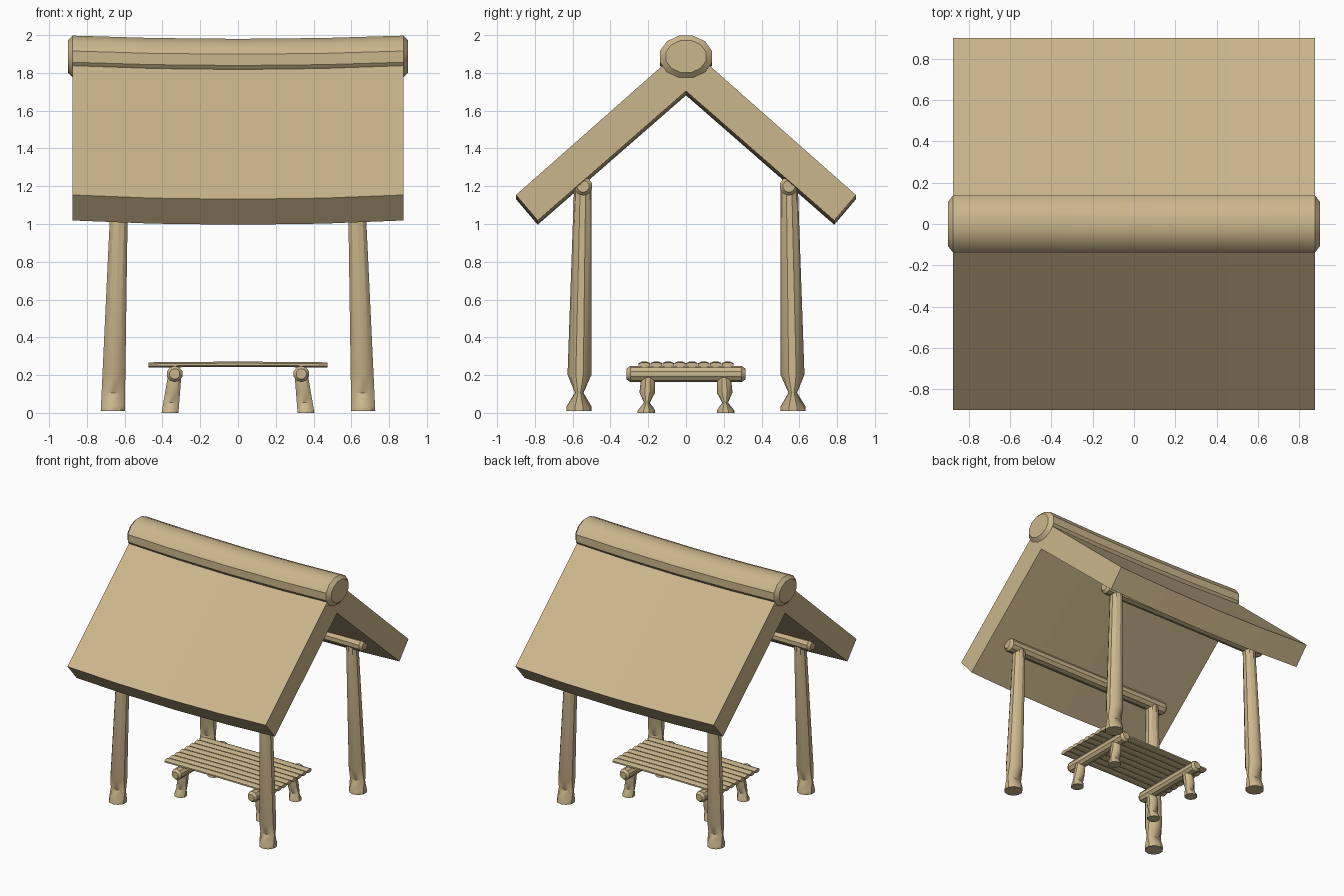
import bpy, bmesh, math
from mathutils import Vector

if "Cube" in bpy.data.objects:
    bpy.data.objects.remove(bpy.data.objects["Cube"], do_unlink=True)

wood = bpy.data.materials.new("tan_wood")
wood.use_nodes = True
TAN = (0.60, 0.47, 0.265, 1)
wood.diffuse_color = TAN
bsdf = wood.node_tree.nodes["Principled BSDF"]
bsdf.inputs["Base Color"].default_value = TAN
bsdf.inputs["Roughness"].default_value = 0.9


def loft(name, rings, smooth=None):
    """Skin a list of closed point rings and cap both ends."""
    bm = bmesh.new()
    loops = [[bm.verts.new(p) for p in ring] for ring in rings]
    n = len(loops[0])
    for a, b in zip(loops, loops[1:]):
        for i in range(n):
            j = (i + 1) % n
            bm.faces.new((a[i], a[j], b[j], b[i]))
    bm.faces.new(loops[0])
    bm.faces.new(loops[-1])
    bmesh.ops.recalc_face_normals(bm, faces=bm.faces)
    mesh = bpy.data.meshes.new(name)
    bm.to_mesh(mesh)
    bm.free()
    mesh.materials.append(wood)
    ob = bpy.data.objects.new(name, mesh)
    bpy.context.collection.objects.link(ob)
    if smooth:
        bpy.ops.object.select_all(action="DESELECT")
        ob.select_set(True)
        bpy.context.view_layer.objects.active = ob
        bpy.ops.object.shade_smooth_by_angle(angle=math.radians(smooth))
    return ob


def log(name, axis, stations, sides=12, smooth=35):
    """Log along x, y or z; each station is (centre, radius, radius)."""
    u, v = {"x": ((0, 1, 0), (0, 0, 1)), "y": ((1, 0, 0), (0, 0, 1)),
            "z": ((1, 0, 0), (0, 1, 0))}[axis]
    rings = []
    for centre, ru, rv in stations:
        ring = []
        for i in range(sides):
            t = math.tau * (i + 0.5) / sides
            ring.append(Vector(centre) + Vector(u) * ru * math.cos(t)
                        + Vector(v) * rv * math.sin(t))
        rings.append(ring)
    return loft(name, rings, smooth)


def sag(x, depth):
    """Gentle dip toward the middle of the span."""
    return -depth * (1 - (x / 0.9) ** 2)


def round_log(name, axis, centre, half, r, bevel=0.02):
    step = Vector({"x": (1, 0, 0), "y": (0, 1, 0)}[axis])
    spots = [(-half, 0.65), (bevel - half, 1), (half - bevel, 1), (half, 0.65)]
    log(name, axis, [(Vector(centre) + step * d, r * k, r * k) for d, k in spots], 10)


def pinched_post(name, foot, top, r_foot, r_top, neck):
    """Leaning post whose foot is squeezed flat like a wedge."""
    foot, top = Vector(foot), Vector(top)
    stations = []
    for t, squeeze in ((0, 1), (0.12, 1), (0.5, 0.35), (1, 1)):
        f = t * neck
        r = r_foot + (r_top - r_foot) * f
        stations.append((foot.lerp(top, f), r, r * squeeze))
    stations.append((top, r_top, r_top))
    log(name, "z", stations, 10)


# Gabled roof slab with a slight sag
gable = [(0, 1.95), (0.9, 1.155), (0.785, 1.02), (0, 1.705),
         (-0.785, 1.02), (-0.9, 1.155)]
spans = (-0.875, -0.45, 0, 0.45, 0.875)
loft("roof", [[(x, y, z + sag(x, 0.024)) for y, z in gable] for x in spans])

# Ridge log
ridge = [((x, 0, 1.887 + sag(x, 0.018)), 0.143, 0.115) for x in spans]
ridge = [((-0.9, 0, 1.887), 0.11, 0.088)] + ridge + [((0.9, 0, 1.887), 0.11, 0.088)]
log("ridge_log", "x", ridge, 12)

# Purlins and corner posts
for sy, face in ((-1, "front"), (1, "back")):
    round_log(face + "_purlin", "x", (0, sy * 0.545, 1.2), 0.74, 0.05)
    for sx, side in ((-1, "right"), (1, "left")):
        pinched_post(f"{face}_{side}_post", (sx * 0.663, sy * 0.567, 0.01),
                     (sx * 0.627, sy * 0.546, 1.18), 0.067, 0.047, 0.165)
        pinched_post(f"bench_{face}_{side}_leg", (sx * 0.36, sy * 0.21, 0),
                     (sx * 0.335, sy * 0.2, 0.2), 0.047, 0.037, 0.54)

# Bench cross rails
for sx, side in ((-1, "right"), (1, "left")):
    round_log(f"bench_{side}_rail", "y", (sx * 0.335, 0, 0.206), 0.315, 0.043)

# Bench seat slats
count = 8
for i in range(count):
    y = (i - (count - 1) / 2) * 0.063
    log(f"bench_slat_{i + 1}", "x",
        [((x, y, 0.254 + 0.004 * (1 - abs(x) / 0.475)), 0.033, 0.015)
         for x in (-0.475, 0, 0.475)], 8)
